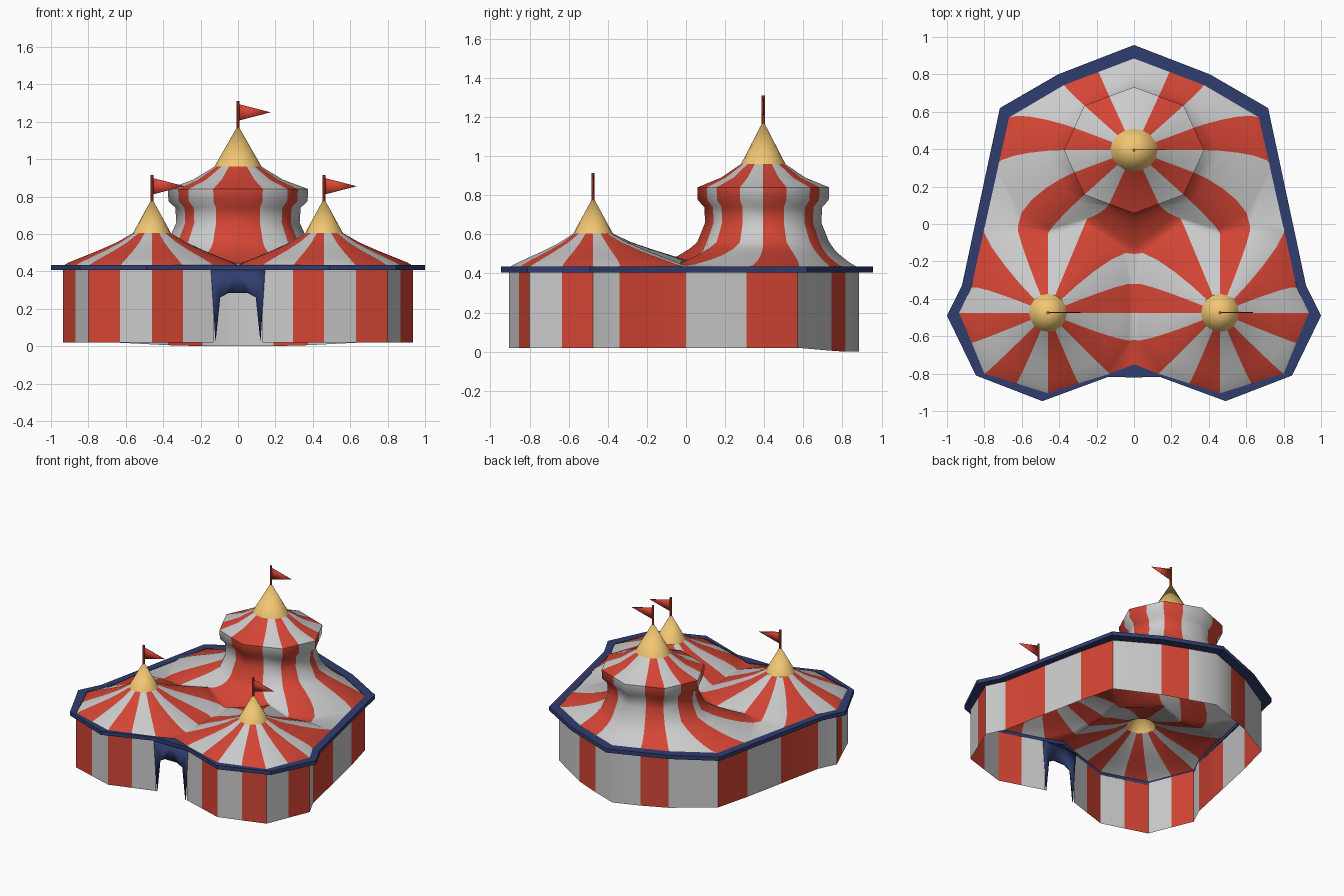
import bpy, bmesh, math
from mathutils import Vector

if "Cube" in bpy.data.objects:
    bpy.data.objects.remove(bpy.data.objects["Cube"])


def material(name, rgb):
    m = bpy.data.materials.new(name)
    m.diffuse_color = (*rgb, 1)
    m.use_nodes = True
    m.node_tree.nodes["Principled BSDF"].inputs["Base Color"].default_value = m.diffuse_color
    return m


WHITE = material("white_canvas", (0.8, 0.8, 0.8))
RED = material("red_canvas", (0.66, 0.06, 0.035))
NAVY = material("navy_trim", (0.03, 0.047, 0.16))
GOLD = material("gold_cap", (0.88, 0.57, 0.17))


def finish(bm, name, mats, mirror=False, angle=35):
    bmesh.ops.remove_doubles(bm, verts=bm.verts, dist=0.0005)
    me = bpy.data.meshes.new(name)
    bm.to_mesh(me)
    bm.free()
    for m in mats:
        me.materials.append(m)
    for p in me.polygons:
        p.use_smooth = True
    me.set_sharp_from_angle(angle=math.radians(angle))
    ob = bpy.data.objects.new(name, me)
    bpy.context.collection.objects.link(ob)
    if mirror:
        mod = ob.modifiers.new("mirror", 'MIRROR')
        mod.use_clip = True
    return ob


def face(bm, pts, mat=0):
    f = bm.faces.new([bm.verts.new(p) for p in pts])
    f.material_index = mat
    return f


def ray(c, k, rings, end, ysc):
    """One seam from the gold cap down the tent and out to its end point."""
    a = k * math.pi / 8
    base = Vector((math.cos(a), math.sin(a) * ysc))
    pts = []
    for r, z, f in rings:
        d = base * (f if k % 2 else 1)
        pts.append(Vector((c[0] + d.x * r, c[1] + d.y * r, z)))
    r0, z0, _ = rings[-1]
    e = Vector(end[:2])
    dist = (e - Vector(c)).length
    steps = 5
    for i in range(1, steps + 1):
        t = i / steps
        p = (Vector(c) + d * (r0 + (dist - r0) * t)).lerp(e, t * t)
        pts.append(Vector((p.x, p.y, end[2] + (z0 - end[2]) * (1 - t) ** 1.5)))
    return pts


def tent(bm, rays, red_parity, first):
    for n in range(len(rays) - 1):
        a, b = rays[n], rays[n + 1]
        for i in range(len(a) - 1):
            face(bm, (a[i], a[i + 1], b[i + 1], b[i]), int((first + n) % 2 == red_parity))


BIG, SMALL = (0, 0.395), (0.46, -0.475)
E = 0.43
MEET = [(0.62, -0.01, 0.44), (0.46, -0.05, 0.445), (0.25, 0.03, 0.455), (0, -0.16, 0.44)]

# Striped roof: the main tower and a side tent, mirrored
bm = bmesh.new()
tower_rings = [(0.125, 0.96, 1), (0.24, 0.89, 0.96), (0.375, 0.84, 0.924), (0.372, 0.775, 0.924),
               (0.335, 0.74, 0.924), (0.33, 0.66, 0.924), (0.375, 0.56, 0.924)]
big_ends = MEET[::-1] + [(0.735, 0.31, E), (0.668, 0.57, E), (0.374, 0.743, E),
                         (0.19, 0.815, E), (0, 0.885, E)]
tent(bm, [ray(BIG, k - 4, tower_rings, e, 0.9) for k, e in enumerate(big_ends)], 0, -4)
small_ends = [(0.935, -0.475, E), (0.87, -0.34, E), (0.80, 0, E)] + MEET + [
    (0, -0.32, E), (0, -0.475, E), (0, -0.62, E), (0.13, -0.80, E), (0.295, -0.853, E),
    (0.46, -0.905, E), (0.63, -0.853, E), (0.80, -0.80, E), (0.868, -0.635, E)]
small_rays = [ray(SMALL, k, [(0.1, 0.605, 1)], e, 1) for k, e in enumerate(small_ends)]
tent(bm, small_rays + small_rays[:1], 1, 0)
face(bm, [(0.735, 0.31, E), (0.62, -0.01, 0.44), (0.80, 0, E)])
face(bm, [(0, -0.62, E), (0, -0.75, E), (0.13, -0.80, E)], 1)
finish(bm, "striped_roof", [WHITE, RED], True, 50)

# Striped side wall, open at the entrance
wall = [(0.13, -0.80), (0.295, -0.853), (0.46, -0.905), (0.63, -0.853), (0.80, -0.80),
        (0.868, -0.635), (0.935, -0.475), (0.87, -0.34), (0.80, 0), (0.735, 0.31),
        (0.668, 0.57), (0.374, 0.743), (0.19, 0.815), (0, 0.885)]
bottom = [0.02] * 11 + [0.005, 0, 0]
bm = bmesh.new()
for i in range(len(wall) - 1):
    a, b = wall[i], wall[i + 1]
    face(bm, [(*a, bottom[i]), (*b, bottom[i + 1]), (*b, 0.42), (*a, 0.42)], i % 2)
finish(bm, "striped_wall", [WHITE, RED], True, 30)

# Navy eave trim
outer = [(0, -0.82), (0.14, -0.818), (0.49, -0.947), (0.845, -0.81), (1.0, -0.49),
         (0.92, -0.33), (0.717, 0.62), (0.406, 0.80), (0, 0.957)]
inner = [(0, -0.75), (0.13, -0.80), (0.46, -0.905), (0.80, -0.80), (0.935, -0.475),
         (0.87, -0.34), (0.668, 0.57), (0.374, 0.743), (0, 0.885)]
bm = bmesh.new()
sections = [[(*i, 0.406), (*o, 0.406), (*o, 0.435), (*i, 0.435)] for i, o in zip(inner, outer)]
for s, t in zip(sections, sections[1:]):
    for j in range(4):
        face(bm, [s[j], t[j], t[(j + 1) % 4], s[(j + 1) % 4]])
finish(bm, "eave_trim", [NAVY], True)

# Entrance drapes and valance
bm = bmesh.new()
y = -0.805
face(bm, [(0.145, y, 0.41), (0.05, y, 0.41), (0.095, y, 0.26), (0.12, y, 0.02)])
face(bm, [(0.05, y, 0.41), (0, y, 0.41), (0, y, 0.285), (0.05, y, 0.285), (0.095, y, 0.26)])
door = finish(bm, "entrance_drape", [NAVY], True)
door.modifiers.new("thickness", 'SOLIDIFY').thickness = 0.01


def peak(name, c, r, z0, z1, top, ysc):
    # Gold cap
    bm = bmesh.new()
    ring = [(c[0] + r * math.cos(k * math.pi / 8), c[1] + r * ysc * math.sin(k * math.pi / 8), z0)
            for k in range(16)]
    for k in range(16):
        face(bm, [ring[k], ring[(k + 1) % 16], (*c, z1)])
    finish(bm, name + "_cap", [GOLD], angle=60)
    # Flag pole
    bpy.ops.mesh.primitive_cylinder_add(vertices=8, radius=0.008, depth=top - z1 + 0.03,
                                        location=(*c, (top + z1 - 0.03) / 2))
    pole = bpy.context.object
    pole.name = name + "_pole"
    pole.data.materials.append(RED)
    # Pennant
    bm = bmesh.new()
    face(bm, [(c[0], c[1], top - 0.105), (c[0] + 0.175, c[1], top - 0.06), (c[0], c[1], top - 0.015)])
    flag = finish(bm, name + "_flag", [RED])
    flag.modifiers.new("thickness", 'SOLIDIFY').thickness = 0.004


peak("tower", BIG, 0.126, 0.96, 1.18, 1.31, 0.9)
peak("right_tent", SMALL, 0.102, 0.603, 0.79, 0.915, 1)
peak("left_tent", (-SMALL[0], SMALL[1]), 0.102, 0.603, 0.79, 0.915, 1)
